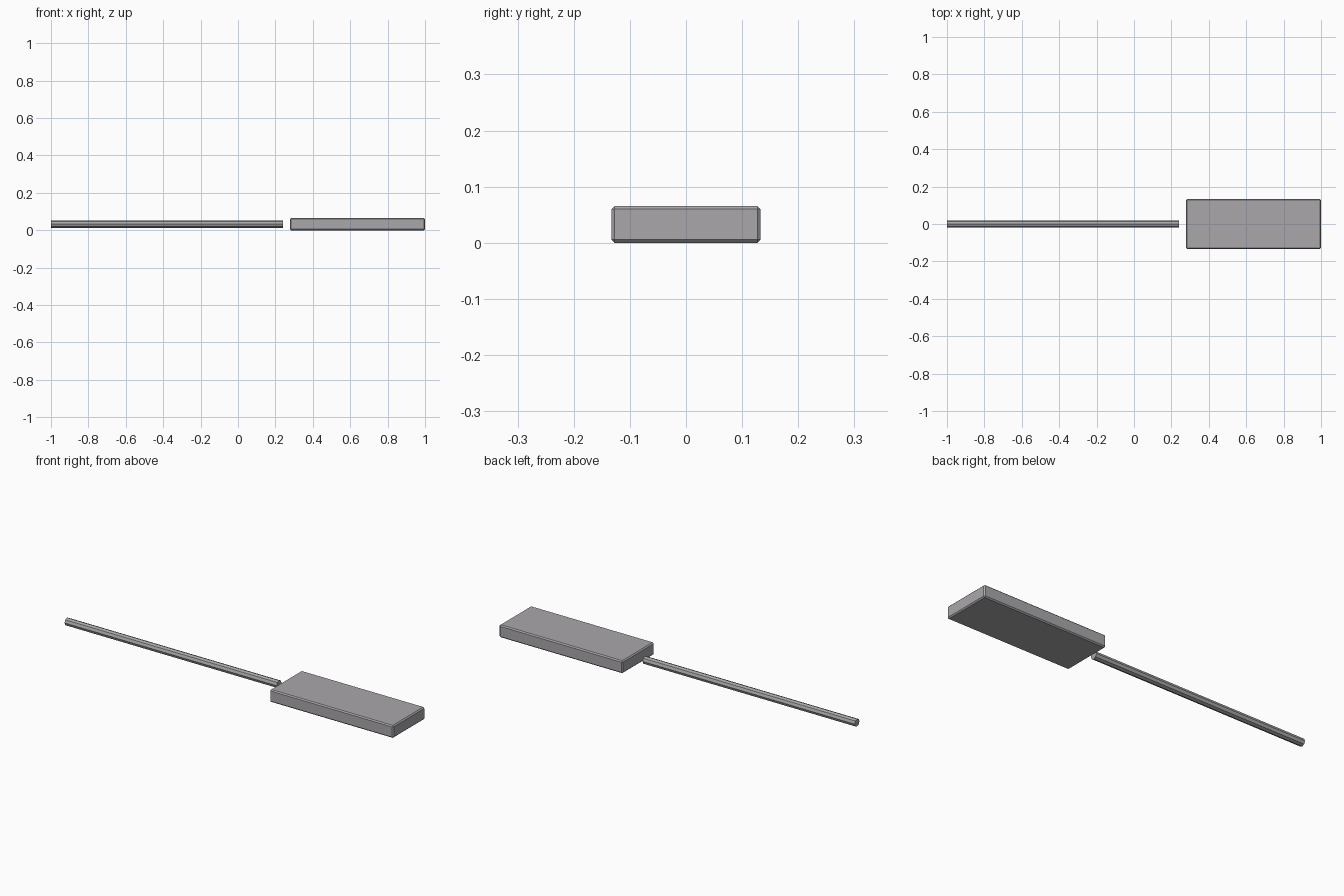
import bpy
import math

if "Cube" in bpy.data.objects:
    bpy.data.objects.remove(bpy.data.objects["Cube"])

metal = bpy.data.materials.new("grey metal")
metal.diffuse_color = (0.40, 0.39, 0.41, 1)
metal.use_nodes = True
metal.node_tree.nodes["Principled BSDF"].inputs["Base Color"].default_value = metal.diffuse_color

MID_Z = 0.033

# Flat rectangular head with a narrow chamfer on every edge
bpy.ops.mesh.primitive_cube_add(size=1, location=(0.639, 0, MID_Z))
head = bpy.context.object
head.name = "head"
head.scale = (0.722, 0.266, 0.066)
bpy.ops.object.transform_apply(location=False, rotation=False, scale=True)
bevel = head.modifiers.new("chamfer", 'BEVEL')
bevel.width = 0.006
bevel.segments = 1
head.data.materials.append(metal)

# Thin faceted rod, ending just short of the head
bpy.ops.mesh.primitive_cylinder_add(vertices=8, radius=0.02, depth=1.24,
                                    location=(-0.38, 0, MID_Z),
                                    rotation=(0, math.pi / 2, 0))
rod = bpy.context.object
rod.name = "rod"
rod.data.materials.append(metal)
